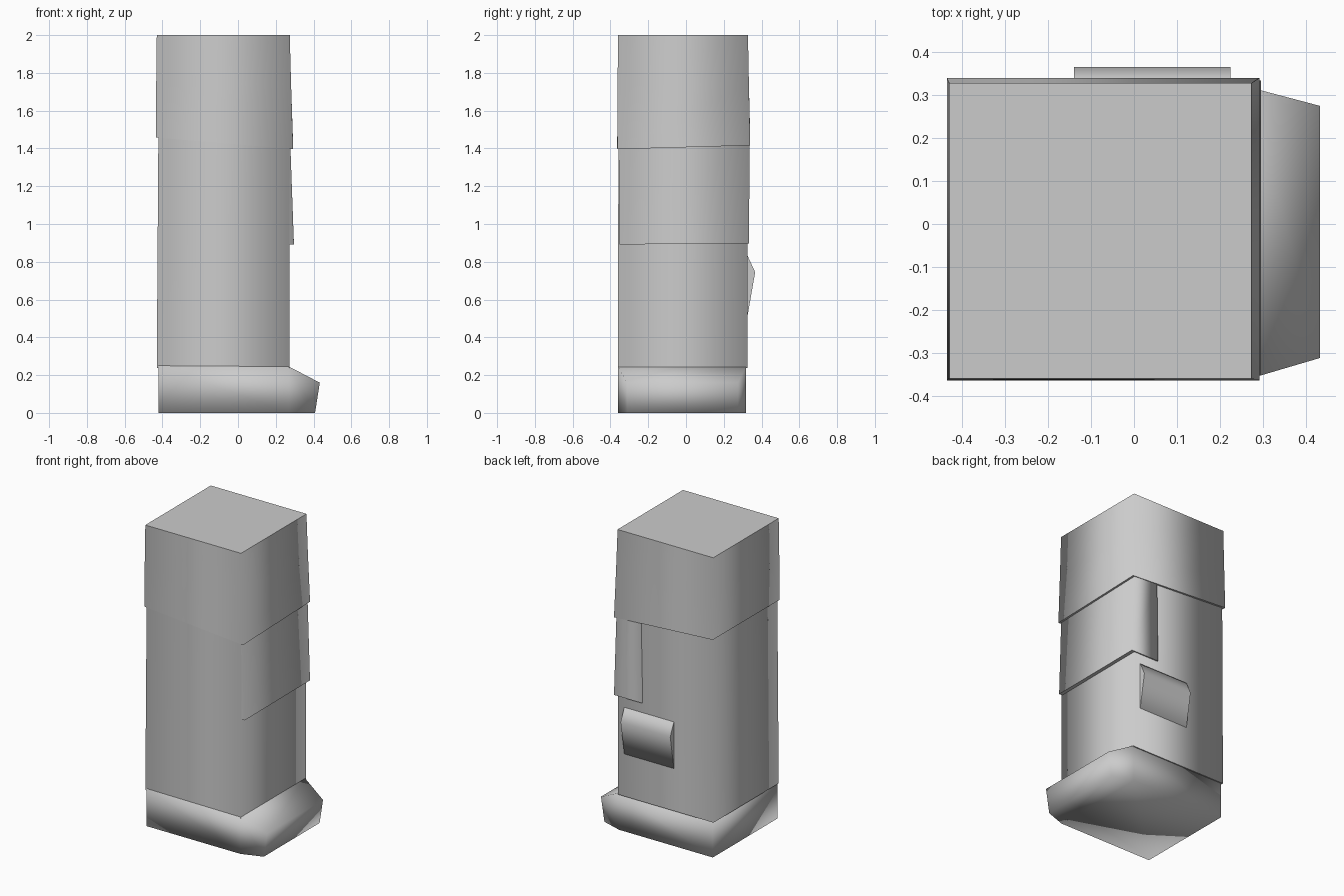
import bpy, bmesh

if "Cube" in bpy.data.objects:
    bpy.data.objects.remove(bpy.data.objects["Cube"])


def loft(name, rings, sharp_ends=True):
    """Skin a list of matching closed rings, cap both ends, smooth shade."""
    bm = bmesh.new()
    loops = [[bm.verts.new(p) for p in ring] for ring in rings]
    n = len(loops[0])
    for a, b in zip(loops, loops[1:]):
        for i in range(n):
            j = (i + 1) % n
            bm.faces.new((a[i], a[j], b[j], b[i]))
    caps = [bm.faces.new(loops[0]), bm.faces.new(loops[-1])]
    bmesh.ops.recalc_face_normals(bm, faces=bm.faces)
    for f in bm.faces:
        f.smooth = True
    if sharp_ends:
        for c in caps:
            for e in c.edges:
                e.smooth = False
    mesh = bpy.data.meshes.new(name)
    bm.to_mesh(mesh)
    bm.free()
    obj = bpy.data.objects.new(name, mesh)
    bpy.context.collection.objects.link(obj)
    return obj


def rect(x0, x1, y0, y1, z, tilt=(0, 0, 0, 0)):
    """Horizontal rectangle; tilt lifts individual corners."""
    pts = ((x0, y0), (x1, y0), (x1, y1), (x0, y1))
    return [(x, y, z + t) for (x, y), t in zip(pts, tilt)]


def section(x_low, x_high, y0, y1, z0, z1):
    """Upright cross-section of the boot, leaning from x_low to x_high."""
    return [(x_low, y0, z0), (x_low, y1, z0), (x_high, y1, z1), (x_high, y0, z1)]


# Boot with a tapered, bevelled toe
loft("boot", [
    section(-0.42, -0.42, -0.36, 0.318, 0, 0.25),
    section(0.27, 0.27, -0.36, 0.318, 0, 0.245),
    section(0.408, 0.433, -0.312, 0.275, 0, 0.16),
], sharp_ends=False)

# Main leg, slightly wider at the hem
loft("leg", [
    rect(-0.43, 0.272, -0.36, 0.325, 0.237),
    rect(-0.421, 0.272, -0.358, 0.328, 1.55),
])

# Upper sleeve flaring to a slanted hem
loft("upper_cover", [
    rect(-0.435, 0.292, -0.364, 0.34, 1.40, (0.058, -0.004, 0.016, 0.06)),
    rect(-0.433, 0.281, -0.362, 0.333, 1.74),
    rect(-0.43, 0.274, -0.36, 0.328, 2.0),
])

# Side plate wrapping round the rear corner
loft("side_plate", [
    rect(0.09, 0.296, -0.352, 0.334, 0.892, (0, 0, 0.004, 0.004)),
    rect(0.10, 0.276, -0.355, 0.336, 1.45),
])

# Wedge-shaped pouch on the back
profile = [(0.31, 0.52), (0.327, 0.52), (0.366, 0.745), (0.327, 0.83), (0.31, 0.83)]
loft("pouch", [[(x, y, z) for y, z in profile] for x in (-0.14, 0.225)])
